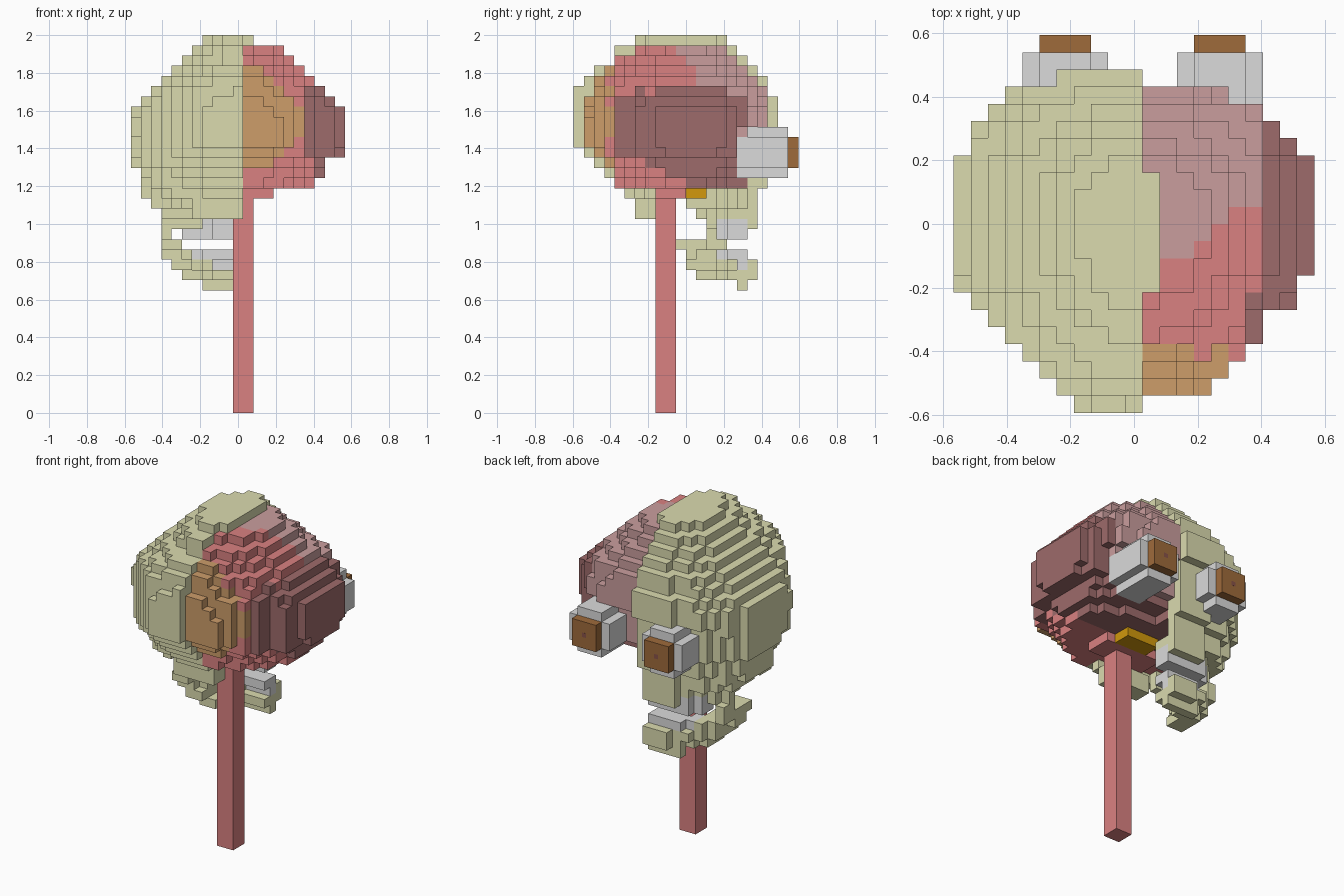
import bpy
import bmesh

cube = bpy.data.objects.get("Cube")
if cube:
    bpy.data.objects.remove(cube, do_unlink=True)

V = 2 / 37  # edge length of one block


def linear(c):
    c /= 255
    return c / 12.92 if c <= 0.04045 else ((c + 0.055) / 1.055) ** 2.4


COLOURS = {
    "bone": (219, 219, 175),
    "red_flesh": (218, 129, 129),
    "dark_flesh": (158, 107, 107),
    "mauve_flesh": (202, 158, 158),
    "tan_flesh": (205, 157, 106),
    "light_grey": (219, 219, 219),
    "iris_brown": (159, 107, 59),
    "pupil_brown": (135, 82, 72),
    "gold": (210, 153, 12),
}
MATS = {}
for name, rgb in COLOURS.items():
    mat = bpy.data.materials.new(name)
    col = [linear(c) for c in rgb] + [1]
    mat.diffuse_color = col
    mat.use_nodes = True
    bsdf = next(n for n in mat.node_tree.nodes if n.type == "BSDF_PRINCIPLED")
    bsdf.inputs["Base Color"].default_value = col
    bsdf.inputs["Roughness"].default_value = 0.9
    MATS[name] = mat

# Block grid: (x, y, z) -> (part, colour); x is a block centre, y and z lower bounds
grid = {}


def box(part, colour, xs, ys, zs, skip=lambda x, y, z: False):
    for x in range(*xs):
        for y in range(*ys):
            for z in range(*zs):
                if not skip(x, y, z):
                    grid[x, y, z] = (part, colour)


def dome(part, layers, plan, first_y, sides, radii, colour):
    """Elliptical layers (z: half width, back, front) kept inside an ellipsoid and a plan."""
    back, front, up, down, mid = radii
    for z, (w, y0, y1) in layers.items():
        dz = z + 0.5 - mid
        rise = (dz / (up if dz > 0 else down)) ** 2
        slack = 1.08 - 0.015 * abs(z - 28)
        for y in range(y0, y1):
            c = y + 0.5
            depth = (c / front) ** 3.5 if c > 0 else (c / back) ** 2
            ring = (c / max(y1, 1)) ** 3 if c > 0 else (c / y0) ** 2
            limit = min(w, plan[y - first_y])
            for x in sides:
                in_layer = (x / (w + 0.5)) ** 2 + ring <= slack
                in_ellipsoid = (x / 10.5) ** 2 + depth + rise <= 1.015
                if abs(x) <= limit and in_layer and in_ellipsoid:
                    grid[x, y, z] = (part, colour(x, y, z))


# Skull half
skull = {36: (3, -5, 4), 35: (4, -7, 5), 34: (5, -7, 6), 33: (6, -9, 7),
         32: (7, -10, 8), 31: (8, -11, 8), 30: (9, -11, 9), 29: (10, -11, 9),
         28: (10, -11, 9), 27: (10, -11, 8), 26: (10, -11, 8), 25: (10, -10, 8),
         24: (10, -9, 8), 23: (9, -8, 8), 22: (9, -7, 8), 21: (9, -6, 7),
         20: (9, -5, 7)}
skull_plan = [3, 4, 5, 6, 7, 8, 9] + [10] * 8 + [9, 9, 9, 7, 4]
dome("skull", skull, skull_plan, -11, range(-10, 1), (11.2, 9.5, 9.5, 14, 28),
     lambda x, y, z: "bone")
box("skull", "bone", (1, 2), (-4, 3), (36, 37))


# Open underside of the skull
def in_opening(x, y):
    return (x / 8) ** 2 + ((y + 0.5) / (6 if y > 0 else 5)) ** 2 < 1


for x, y, z in list(grid):
    if (z <= 22 and in_opening(x, y)) or (z == 20 and y == -1):
        del grid[x, y, z]
box("skull", "bone", (-4, 1), (-5, -3), (19, 21))


# Brain half
def flesh(x, y, z):
    if z <= 25 and x > 5 and y >= (25 - z) * 2.5 - 7:
        return "dark_flesh"
    if z >= 25 and (x > 7 or (x == 7 and y < -4)) or (z <= 23 and y >= 0):
        return "dark_flesh"
    if (y < -7 or (y < -6 and 27 <= z <= 30)) and x <= 6 and x + abs(z - 28) < 7.4:
        return "tan_flesh"
    return "mauve_flesh" if z > 23 and y >= max(-2, min(1, x - 5)) else "red_flesh"


brain = {35: (4, -5, 4), 34: (5, -7, 5), 33: (6, -8, 6), 32: (7, -9, 7),
         31: (8, -9, 8), 30: (9, -10, 8), 29: (10, -10, 8), 28: (10, -10, 8),
         27: (10, -10, 7), 26: (10, -10, 7), 25: (10, -9, 7), 24: (8, -8, 7),
         23: (8, -7, 6), 22: (7, -7, 4), 21: (3, -3, 0)}
brain_plan = [4, 5, 6, 7, 7, 9] + [10] * 8 + [9, 8, 8, 5]
dome("brain", brain, brain_plan, -10, range(1, 11), (10.4, 8.8, 9.1, 6.9, 27.5), flesh)

# Brain underside seen through the skull opening
for x in range(-8, 1):
    for y in range(-5, 7):
        if in_opening(x, y):
            grid[x, y, 22] = ("brain", "dark_flesh" if y >= 0 else "red_flesh")
box("brain", "red_flesh", (-3, 4), (-3, 0), (21, 22))


# Jaws: quarter arcs, with teeth from a given x and y towards the mouth front
def arc(part, z, rx, ry, inner, y0, teeth=None, bone=True):
    for x in range(-8, 1):
        for y in range(y0, 8):
            r = ((x / rx) ** 2 + ((y + 0.5) / ry) ** 2) ** 0.5
            if r > 1 or r < inner:
                continue
            if teeth and x >= teeth[0] and teeth[1] <= y < 6:
                grid[x, y, z] = ("teeth", "light_grey")
            elif bone:
                grid[x, y, z] = (part, "bone")


arc("upper_jaw", 19, 7.5, 7.1, 0.6, 1)
arc("upper_jaw", 18, 7.5, 7.1, 0.6, 2, (-5, 3))
arc("upper_jaw", 17, 7.5, 7.1, 0.6, 3, (-5, 3), bone=False)
box("lower_jaw", "bone", (-7, -6), (2, 4), (16, 18))
box("lower_jaw", "bone", (-7, -5), (-1, 2), (16, 17))
arc("lower_jaw", 15, 7.5, 6.1, 0.7, 0, (-4, 3))
arc("lower_jaw", 14, 6.9, 7.1, 0.72, 0, (-2, 5))
arc("lower_jaw", 13, 5.9, 7.1, 0.62, 1)
box("lower_jaw", "bone", (-3, 1), (5, 6), (12, 13))

# Gland under the brain
box("gland", "gold", (-1, 3), (0, 2), (21, 22))
box("gland", "gold", (-1, 3), (0, 1), (22, 23))

# Stem
box("stem", "red_flesh", (0, 2), (-3, -1), (0, 22))

# Eyes
for side, cx in (("right", -4), ("left", 5)):
    box(side + "_eyeball", "light_grey", (cx - 2, cx + 3), (5, 10), (23, 28),
        lambda x, y, z: abs(x - cx) == 2 and abs(z - 25) == 2)
    box(side + "_iris", "iris_brown", (cx - 1, cx + 2), (10, 11), (24, 27))
    pupil_plate = bmesh.new()
    bmesh.ops.create_cube(pupil_plate, size=1)
    for v in pupil_plate.verts:
        v.co = ((v.co.x * 0.5 + cx) * V, v.co.y * 0.004 + 11 * V - 0.0015,
                (v.co.z * 0.5 + 25.5) * V)
    me = bpy.data.meshes.new(side + "_pupil")
    pupil_plate.to_mesh(me)
    pupil_plate.free()
    me.materials.append(MATS["pupil_brown"])
    bpy.context.collection.objects.link(bpy.data.objects.new(side + "_pupil", me))

# Outer block faces, corners listed counter-clockwise seen from outside
SIDES = {
    (1, 0, 0): [(1, 0, 0), (1, 1, 0), (1, 1, 1), (1, 0, 1)],
    (-1, 0, 0): [(0, 0, 0), (0, 0, 1), (0, 1, 1), (0, 1, 0)],
    (0, 1, 0): [(0, 1, 0), (0, 1, 1), (1, 1, 1), (1, 1, 0)],
    (0, -1, 0): [(0, 0, 0), (1, 0, 0), (1, 0, 1), (0, 0, 1)],
    (0, 0, 1): [(0, 0, 1), (1, 0, 1), (1, 1, 1), (0, 1, 1)],
    (0, 0, -1): [(0, 0, 0), (0, 1, 0), (1, 1, 0), (1, 0, 0)],
}
for part in sorted({p for p, _ in grid.values()}):
    bm, corners, slots = bmesh.new(), {}, []
    for (x, y, z), (owner, colour) in grid.items():
        if owner != part:
            continue
        if colour not in slots:
            slots.append(colour)
        for (dx, dy, dz), quad in SIDES.items():
            if (x + dx, y + dy, z + dz) in grid:
                continue
            verts = []
            for a, b, c in quad:
                key = (x + a, y + b, z + c)
                if key not in corners:
                    corners[key] = bm.verts.new(((key[0] - 0.5) * V, key[1] * V, key[2] * V))
                verts.append(corners[key])
            bm.faces.new(verts).material_index = slots.index(colour)
    me = bpy.data.meshes.new(part)
    bm.to_mesh(me)
    bm.free()
    for colour in slots:
        me.materials.append(MATS[colour])
    bpy.context.collection.objects.link(bpy.data.objects.new(part, me))
